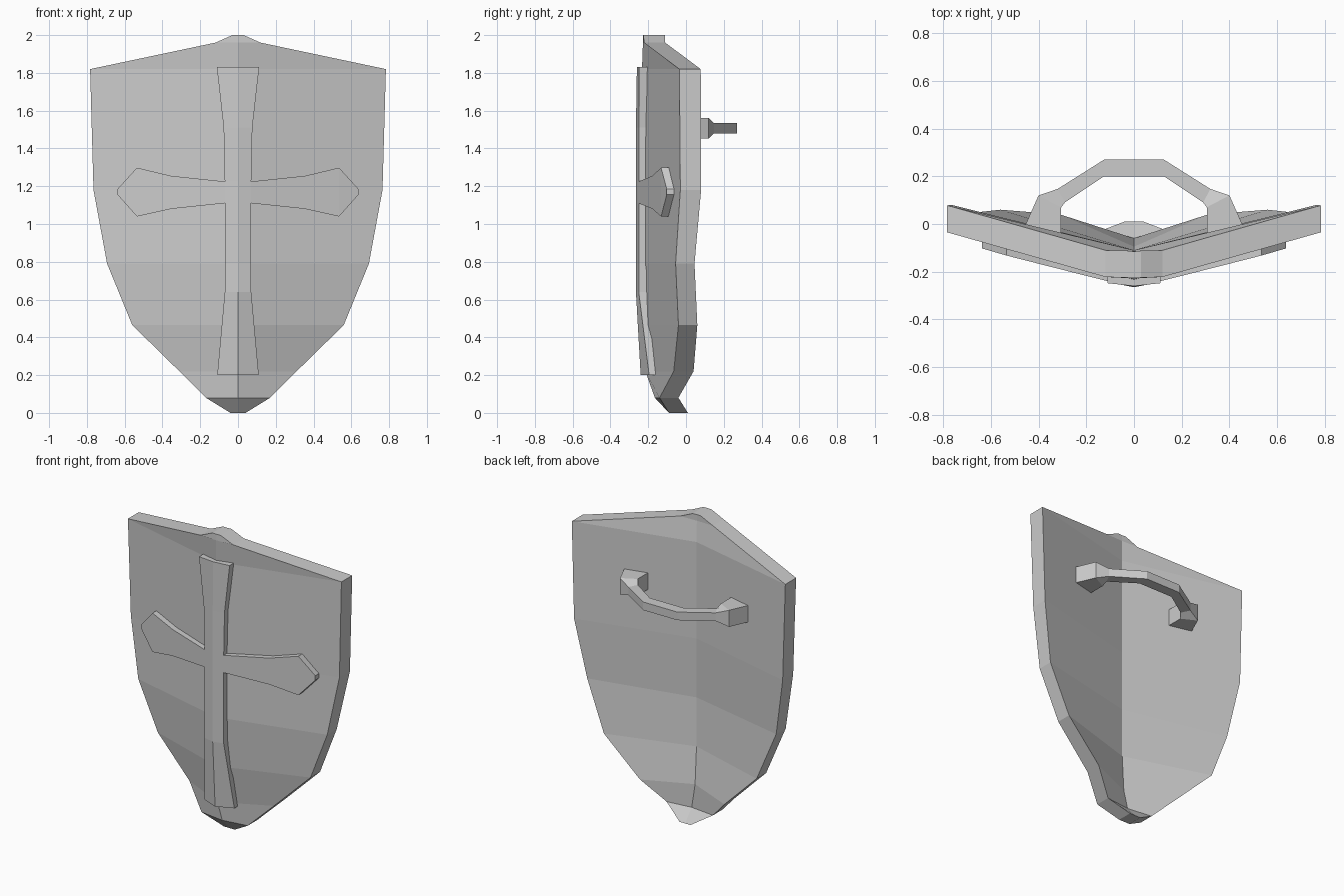
import bpy, bmesh
from collections import Counter

if "Cube" in bpy.data.objects:
    bpy.data.objects.remove(bpy.data.objects["Cube"])


def finish(name, verts, faces):
    """Mirror a half mesh across x = 0, weld the seam and link the object."""
    bm = bmesh.new()
    for s in (1, -1):
        vs = [bm.verts.new((s * x, y, z)) for x, y, z in verts]
        for f in faces:
            bm.faces.new([vs[i] for i in f])
    bmesh.ops.remove_doubles(bm, verts=bm.verts[:], dist=0.0005)
    bmesh.ops.recalc_face_normals(bm, faces=bm.faces[:])
    me = bpy.data.meshes.new(name)
    bm.to_mesh(me)
    bm.free()
    ob = bpy.data.objects.new(name, me)
    bpy.context.collection.objects.link(ob)
    return ob


def panel(name, front, back, faces):
    """Half plate with front and back skins, walled along its open rim."""
    n = len(front)
    edges = [(f[i], f[(i + 1) % len(f)]) for f in faces for i in range(len(f))]
    count = Counter(tuple(sorted(e)) for e in edges)
    out = list(faces) + [tuple(i + n for i in reversed(f)) for f in faces]
    for a, b in edges:
        on_seam = front[a][0] == 0 and front[b][0] == 0
        if count[tuple(sorted((a, b)))] == 1 and not on_seam:
            out.append((b, a, a + n, b + n))
    return finish(name, front + back, out)


def strips(n, start=0):
    return [(start + 2 * i, start + 2 * i + 1, start + 2 * i + 3, start + 2 * i + 2)
            for i in range(n - 1)]


# Shield body rows: z, half width, edge front/back y, centre front/back y
rows = [(2.0, .03, -.225, -.112, -.227, -.115),
        (1.96, .12, -.222, -.11, -.228, -.113),
        (1.82, .783, -.035, .078, -.233, -.11),
        (1.18, .765, -.03, .08, -.233, -.11),
        (.79, .693, -.055, .045, -.233, -.11),
        (.465, .56, -.04, .06, -.23, -.11),
        (.22, .31, -.065, .04, -.215, -.095),
        (.08, .17, -.14, -.04, -.165, -.06),
        (0, .04, -.09, .01, -.09, .01)]
front, back = [], []
for z, w, ef, eb, cf, cb in rows:
    front += [(0, cf, z), (w, ef, z)]
    back += [(0, cb, z), (w, eb, z)]
panel("shield_body", front, back, strips(len(rows)))

# Raised cross: upright (z, half width, centre y, side y), then the arm
upright = [(1.83, .112, -.26, -.248), (1.51, .076, -.265, -.25),
           (1.225, .07, -.265, -.25), (1.11, .07, -.265, -.25),
           (.64, .07, -.265, -.25), (.2, .11, -.24, -.195)]
arm = [(.355, 1.255, 1.08, -.178), (.535, 1.298, 1.04, -.132),
       (.638, 1.185, 1.155, -.102)]
front = []
for z, w, c, s in upright:
    front += [(0, c, z), (w, s, z)]
for x, top, low, y in arm:
    front += [(x, y, top), (x, y, low)]
faces = strips(6) + [(5, 12, 13, 7)] + strips(3, 12)
panel("cross_emblem", front, [(x, y + .05, z) for x, y, z in front], faces)

# Handle on the back: outer x/y, inner x/y, half height
sections = [(.46, -.015, .305, -.07, .055), (.40, .12, .305, .07, .055),
            (.32, .147, .29, .09, .027), (.125, .27, .125, .2, .027),
            (0, .27, 0, .2, .027)]
verts = []
for ox, oy, ix, iy, h in sections:
    verts += [(ox, oy, 1.507 + h), (ox, oy, 1.507 - h),
              (ix, iy, 1.507 - h), (ix, iy, 1.507 + h)]
faces = [(0, 1, 2, 3)]
for i in range(len(sections) - 1):
    for k in range(4):
        a, b = 4 * i + k, 4 * i + (k + 1) % 4
        faces.append((a, b, b + 4, a + 4))
finish("handle", verts, faces)
